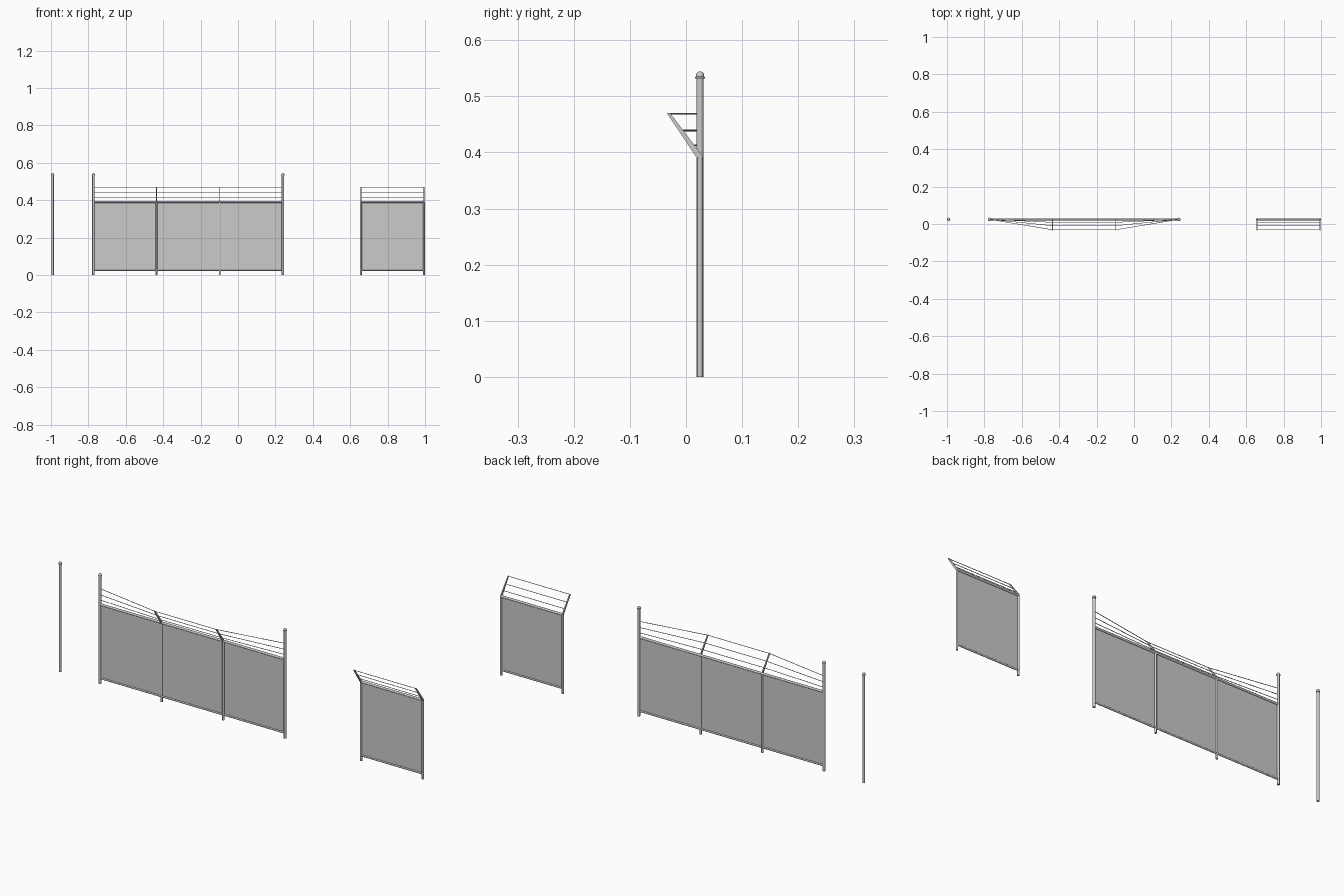
import bpy, bmesh, math
from mathutils import Vector

if "Cube" in bpy.data.objects:
    bpy.data.objects.remove(bpy.data.objects["Cube"])

Y = 0.025          # fence line
BAY = 0.3377       # post spacing
TOP = 0.391        # top rail height
WIRES = [(-0.031, 0.469), (-0.009, 0.439), (0.009, 0.413)]  # y, z where wires cross an arm


def finish(name, bm, smooth=True):
    bmesh.ops.recalc_face_normals(bm, faces=bm.faces[:])
    me = bpy.data.meshes.new(name)
    bm.to_mesh(me)
    bm.free()
    ob = bpy.data.objects.new(name, me)
    bpy.context.collection.objects.link(ob)
    if smooth:
        bpy.ops.object.select_all(action='DESELECT')
        ob.select_set(True)
        bpy.context.view_layer.objects.active = ob
        bpy.ops.object.shade_smooth_by_angle(angle=math.radians(40))
    return ob


def tube(name, a, b, r, sides=12):
    a, b = Vector(a), Vector(b)
    d = b - a
    bm = bmesh.new()
    bmesh.ops.create_cone(bm, cap_ends=True, segments=sides, radius1=r, radius2=r, depth=d.length)
    rot = d.to_track_quat('Z', 'Y')
    for v in bm.verts:
        v.co = rot @ v.co + (a + b) / 2
    return finish(name, bm)


def lathe(name, x, profile, sides=16):
    bm = bmesh.new()
    vs = [bm.verts.new((r, 0, z)) for r, z in profile]
    es = [bm.edges.new(p) for p in zip(vs, vs[1:])]
    bmesh.ops.spin(bm, geom=vs + es, axis=(0, 0, 1), cent=(0, 0, 0),
                   angle=math.tau, steps=sides)
    bmesh.ops.remove_doubles(bm, verts=bm.verts[:], dist=1e-5)
    bmesh.ops.translate(bm, verts=bm.verts[:], vec=(x, Y, 0))
    return finish(name, bm)


def tall_post(x):
    # shaft with a flanged domed cap
    prof = [(0, 0), (0.0063, 0), (0.0063, 0.532), (0.009, 0.532), (0.009, 0.5345), (0.0075, 0.5355)]
    prof += [(0.0075 * math.cos(t), 0.537 + 0.0075 * math.sin(t))
             for t in [i * math.pi / 10 for i in range(5)]]
    lathe("tall_post", x, prof + [(0, 0.5445)])


def short_post(x):
    tube("short_post", (x, Y, 0), (x, Y, TOP), 0.0052)
    # slanted arm carrying the wires
    bm = bmesh.new()
    outline = [(0.030, 0.385), (0.030, 0.393), (-0.028, 0.470), (-0.034, 0.470), (0.022, 0.386)]
    f = bm.faces.new([bm.verts.new((x - 0.0025, y, z)) for y, z in outline])
    ext = bmesh.ops.extrude_face_region(bm, geom=[f])
    bmesh.ops.translate(bm, vec=(0.005, 0, 0),
                        verts=[g for g in ext["geom"] if isinstance(g, bmesh.types.BMVert)])
    finish("wire_arm", bm, smooth=False)


def bay(x0, tall0, x1, tall1):
    # rails
    tube("bottom_rail", (x0, Y, 0.026), (x1, Y, 0.026), 0.0042)
    tube("top_rail", (x0, Y, TOP), (x1, Y, TOP), 0.0055)
    # mesh sheet
    bm = bmesh.new()
    bm.faces.new([bm.verts.new((x, Y, z)) for x, z in
                  [(x0, 0.024), (x1, 0.024), (x1, TOP), (x0, TOP)]])
    finish("mesh_panel", bm, smooth=False)
    # wires run from arm tips back to the fence line at tall posts
    for y, z in WIRES:
        tube("top_wire", (x0, Y if tall0 else y, z), (x1, Y if tall1 else y, z), 0.0016, 6)


def section(x, kinds):
    for i, tall in enumerate(kinds):
        (tall_post if tall else short_post)(x + i * BAY)
        if i:
            bay(x + (i - 1) * BAY, kinds[i - 1], x + i * BAY, tall)


tall_post(-0.991)                               # spare end post
section(-0.773, [True, False, False, True])     # three-bay run
section(0.657, [False, False])                  # single bay
